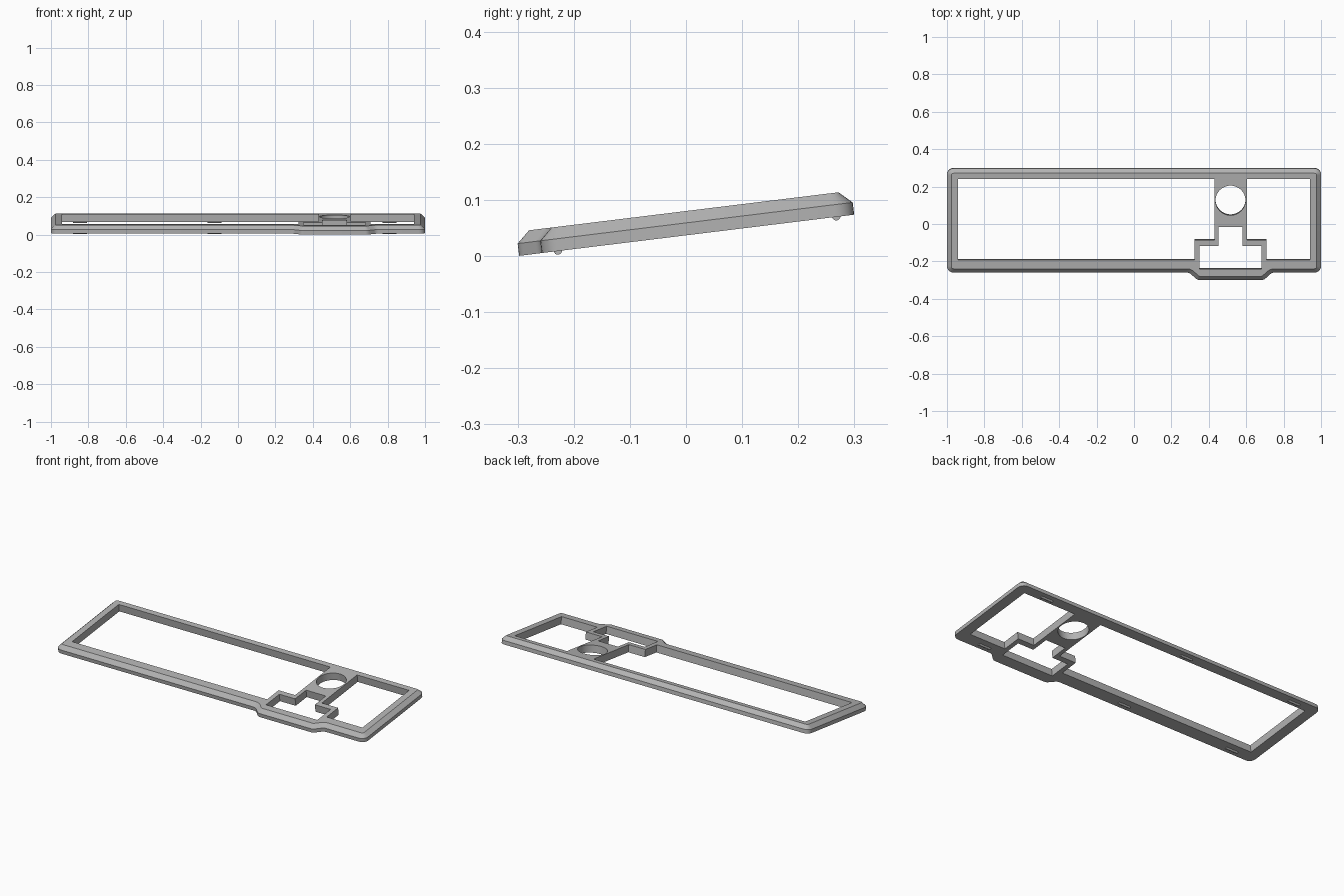
import bpy, bmesh, math
from mathutils import Vector, Matrix

if "Cube" in bpy.data.objects:
    bpy.data.objects.remove(bpy.data.objects["Cube"], do_unlink=True)

THICK, WALL, CHAMFER = 0.043, 0.022, 0.023
TILT = Matrix.Translation((0, 0, 0.0368)) @ Matrix.Rotation(math.radians(7), 4, 'X')

grey = bpy.data.materials.new("plain_grey")
grey.use_nodes = True
grey.diffuse_color = (0.45, 0.45, 0.45, 1)
grey.node_tree.nodes["Principled BSDF"].inputs["Base Color"].default_value = grey.diffuse_color


def finish(name, bm):
    """Tilt the part into place and make an object of it."""
    bmesh.ops.recalc_face_normals(bm, faces=bm.faces[:])
    bm.transform(TILT)
    mesh = bpy.data.meshes.new(name)
    bm.to_mesh(mesh)
    bm.free()
    mesh.materials.append(grey)
    obj = bpy.data.objects.new(name, mesh)
    bpy.context.collection.objects.link(obj)
    bpy.ops.object.select_all(action='DESELECT')
    obj.select_set(True)
    bpy.context.view_layer.objects.active = obj
    bpy.ops.object.shade_smooth_by_angle(angle=math.radians(30))


def rounded(points, radius, steps=6):
    """Round every corner of a counter-clockwise polygon."""
    pts = [Vector(p) for p in points]
    out = []
    for i, p in enumerate(pts):
        a = (pts[i - 1] - p).normalized()
        b = (pts[(i + 1) % len(pts)] - p).normalized()
        half = a.angle(b) / 2
        centre = p + (a + b).normalized() * (radius / math.sin(half))
        start = p + a * (radius / math.tan(half)) - centre
        end = p + b * (radius / math.tan(half)) - centre
        sweep = math.atan2(start.cross(end), start.dot(end))
        for k in range(steps + 1):
            out.append(centre + Matrix.Rotation(sweep * k / steps, 2) @ start)
    return out


def inset(pts, d):
    """Mitred inward offset of a counter-clockwise polygon."""
    out = []
    for i, p in enumerate(pts):
        a = (p - pts[i - 1]).normalized()
        b = (pts[(i + 1) % len(pts)] - p).normalized()
        na, nb = Vector((-a.y, a.x)), Vector((-b.y, b.x))
        out.append(p + (na + nb) * (d / (1 + na.dot(nb))))
    return out


def loft(bm, rings):
    """Join stacked (outline, height) rings; return the end edge loops."""
    loops = [[bm.verts.new((p[0], p[1], z)) for p in pts] for pts, z in rings]
    n = len(loops[0])
    for lo, hi in zip(loops, loops[1:]):
        for i in range(n):
            j = (i + 1) % n
            bm.faces.new((lo[i], lo[j], hi[j], hi[i]))
    return [[bm.edges.get((l[i], l[(i + 1) % n])) for i in range(n)]
            for l in (loops[0], loops[-1])]


# Outer outline with the bulge on the front edge
back, front, bulge = 0.302, -0.259, -0.2996
outline = rounded([(-1, front), (0.295, front), (0.34, bulge), (0.693, bulge),
                   (0.738, front), (1, front), (1, back), (-1, back)], 0.035)

# Openings: large left bay, right bay, stepped cut-out and round hole
top, low, arm = 0.247, -0.188, -0.081
left_bay = [(-0.94, low), (0.323, low), (0.323, arm), (0.43, arm), (0.43, top), (-0.94, top)]
right_bay = [(0.708, low), (0.94, low), (0.94, top), (0.603, top), (0.603, arm), (0.708, arm)]
stepped = [(0.35, -0.237), (0.682, -0.237), (0.682, -0.113), (0.58, -0.113),
           (0.58, -0.011), (0.452, -0.011), (0.452, -0.113), (0.35, -0.113)]
turn = math.tau / 48
circle = [(0.516 + 0.08 * math.cos(turn * k), 0.132 + 0.08 * math.sin(turn * k)) for k in range(48)]

# Frame: chamfered outside, straight openings, flat caps
bm = bmesh.new()
ends = [loft(bm, [(outline, 0), (outline, WALL), (inset(outline, CHAMFER), THICK)])]
ends += [loft(bm, [(h, 0), (h, THICK)]) for h in (left_bay, right_bay, stepped, circle)]
for side, normal in ((0, (0, 0, -1)), (1, (0, 0, 1))):
    edges = [e for pair in ends for e in pair[side]]
    bmesh.ops.triangle_fill(bm, use_beauty=True, edges=edges, normal=normal)
finish("frame", bm)

# Feet: short rounded bars under the front and back rails
for row, y in (("front", -0.23), ("back", 0.27)):
    for place, x in (("right", -0.845), ("middle", -0.125), ("left", 0.81)):
        bm = bmesh.new()
        bmesh.ops.create_cone(bm, cap_ends=True, segments=16, radius1=0.0075,
                              radius2=0.0075, depth=0.075,
                              matrix=Matrix.Translation((x, y, 0.001))
                              @ Matrix.Rotation(math.pi / 2, 4, 'Y'))
        finish(f"{row}_{place}_foot", bm)
